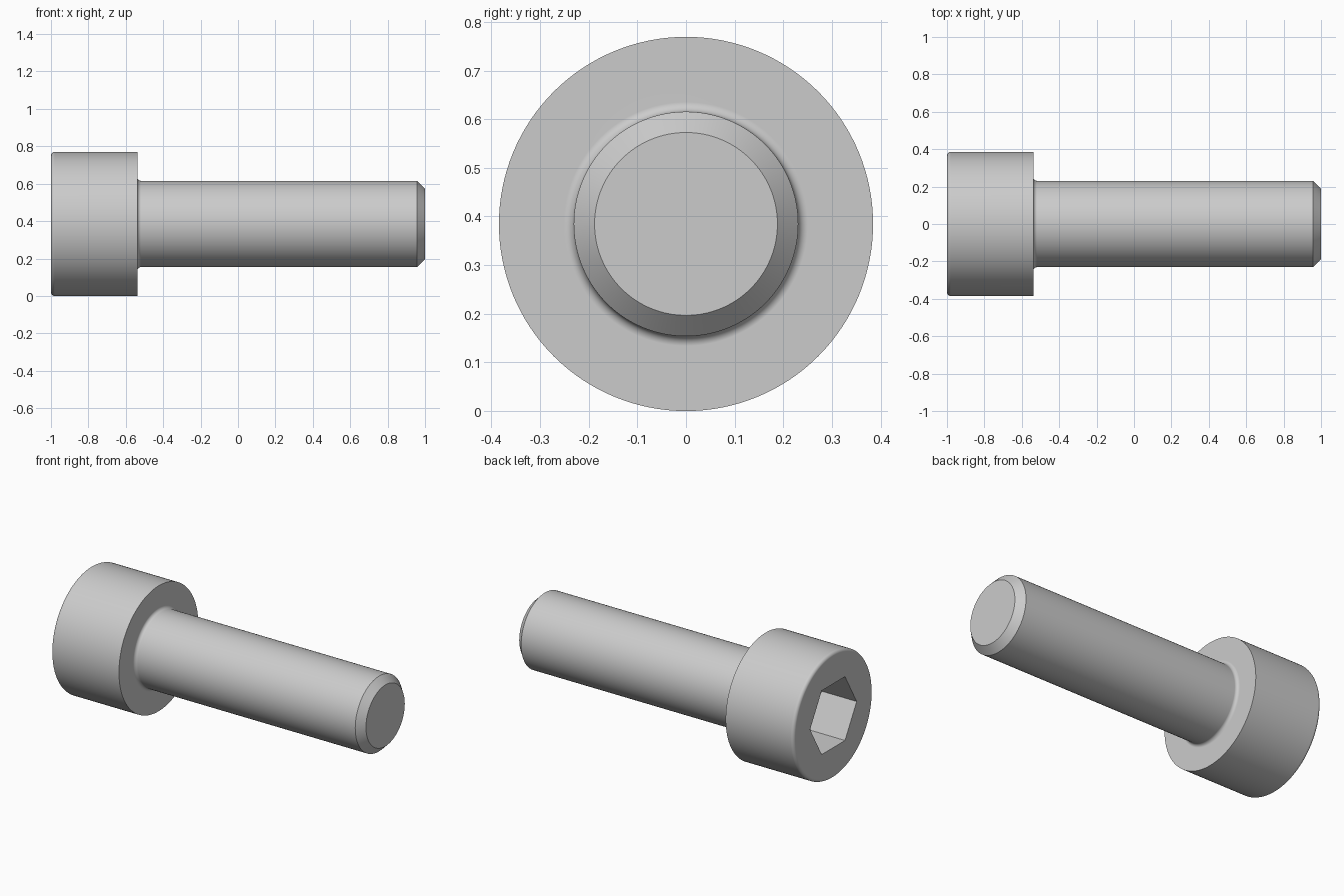
import bpy, bmesh
from math import sin, cos, pi, sqrt, radians
from mathutils import Vector, Matrix

cube = bpy.data.objects.get("Cube")
if cube:
    bpy.data.objects.remove(cube, do_unlink=True)

R = 0.3846            # head radius
SHAFT = 0.2308        # shaft radius
TIP = 0.188           # flat end radius
FLOOR = -0.77         # end of the socket walls
HEX = 0.226           # socket corner radius
FIL = 0.02            # fillet radius
UNDER = -0.5385       # underside of head
SEGMENTS = 128

steel = bpy.data.materials.new("grey steel")
steel.use_nodes = True
colour = (0.6, 0.6, 0.6, 1)
steel.diffuse_color = colour
steel.node_tree.nodes["Principled BSDF"].inputs["Base Color"].default_value = colour


def add_object(name, bm):
    bmesh.ops.recalc_face_normals(bm, faces=bm.faces)
    mesh = bpy.data.meshes.new(name)
    bm.to_mesh(mesh)
    bm.free()
    obj = bpy.data.objects.new(name, mesh)
    obj.location.z = R
    mesh.materials.append(steel)
    bpy.context.collection.objects.link(obj)
    return obj


def lathe(name, profile, segments):
    """Turn (x, radius) points around the x axis; end points lie on the axis."""
    bm = bmesh.new()
    rings = []
    for x, r in profile[1:-1]:
        rings.append([bm.verts.new((x, r * cos(2 * pi * i / segments),
                                    r * sin(2 * pi * i / segments)))
                      for i in range(segments)])
    for a, b in zip(rings, rings[1:]):
        for i in range(segments):
            j = (i + 1) % segments
            bm.faces.new((a[i], a[j], b[j], b[i]))
    # Close each end with a disc, or a fan when the end is pointed
    for ring, end, near in ((rings[0], profile[0], profile[1]),
                            (rings[-1], profile[-1], profile[-2])):
        if abs(end[0] - near[0]) < 1e-6:
            bm.faces.new(ring)
        else:
            tip = bm.verts.new((end[0], 0, 0))
            for i in range(segments):
                bm.faces.new((ring[i], ring[(i + 1) % segments], tip))
    return add_object(name, bm)


def arc(cx, cr, start, end, steps=8):
    return [(cx + FIL * cos(a), cr + FIL * sin(a))
            for a in (radians(start + (end - start) * i / steps)
                      for i in range(steps + 1))]


def apply_boolean(target, tool, operation):
    mod = target.modifiers.new(operation.title(), 'BOOLEAN')
    mod.operation, mod.solver, mod.object = operation, 'EXACT', tool
    bpy.context.view_layer.objects.active = target
    bpy.ops.object.modifier_apply(modifier=mod.name)
    bpy.data.objects.remove(tool, do_unlink=True)


# Bolt body: rounded head rim, filleted neck, chamfered end
profile = [(-1, 0)]
profile += arc(-1 + FIL, R - FIL, 180, 90)
profile += [(UNDER, R)]
profile += arc(UNDER + FIL, SHAFT + FIL, 180, 270)
profile += [(1 - (SHAFT - TIP), SHAFT), (1, TIP), (1, 0)]
bolt = lathe("socket_head_bolt", profile, SEGMENTS)

# Hexagonal socket with a shallow conical floor
socket = lathe("socket_cutter", [(-1.1, 0), (-1.1, HEX), (-0.6, HEX), (-0.6, 0)], 6)
drill = lathe("drill_cutter", [(-1.2, 0), (-1.2, HEX + 0.01), (FLOOR, HEX + 0.01),
                               (FLOOR + 0.13, 0)], 64)
apply_boolean(socket, drill, 'INTERSECT')
apply_boolean(bolt, socket, 'DIFFERENCE')

# Smooth round surfaces with crisp edges and flat end faces
bpy.ops.object.select_all(action='DESELECT')
bolt.select_set(True)
bpy.context.view_layer.objects.active = bolt
bpy.ops.object.shade_smooth_by_angle(angle=radians(25))
weighted = bolt.modifiers.new("Weighted Normal", 'WEIGHTED_NORMAL')
weighted.keep_sharp = True
